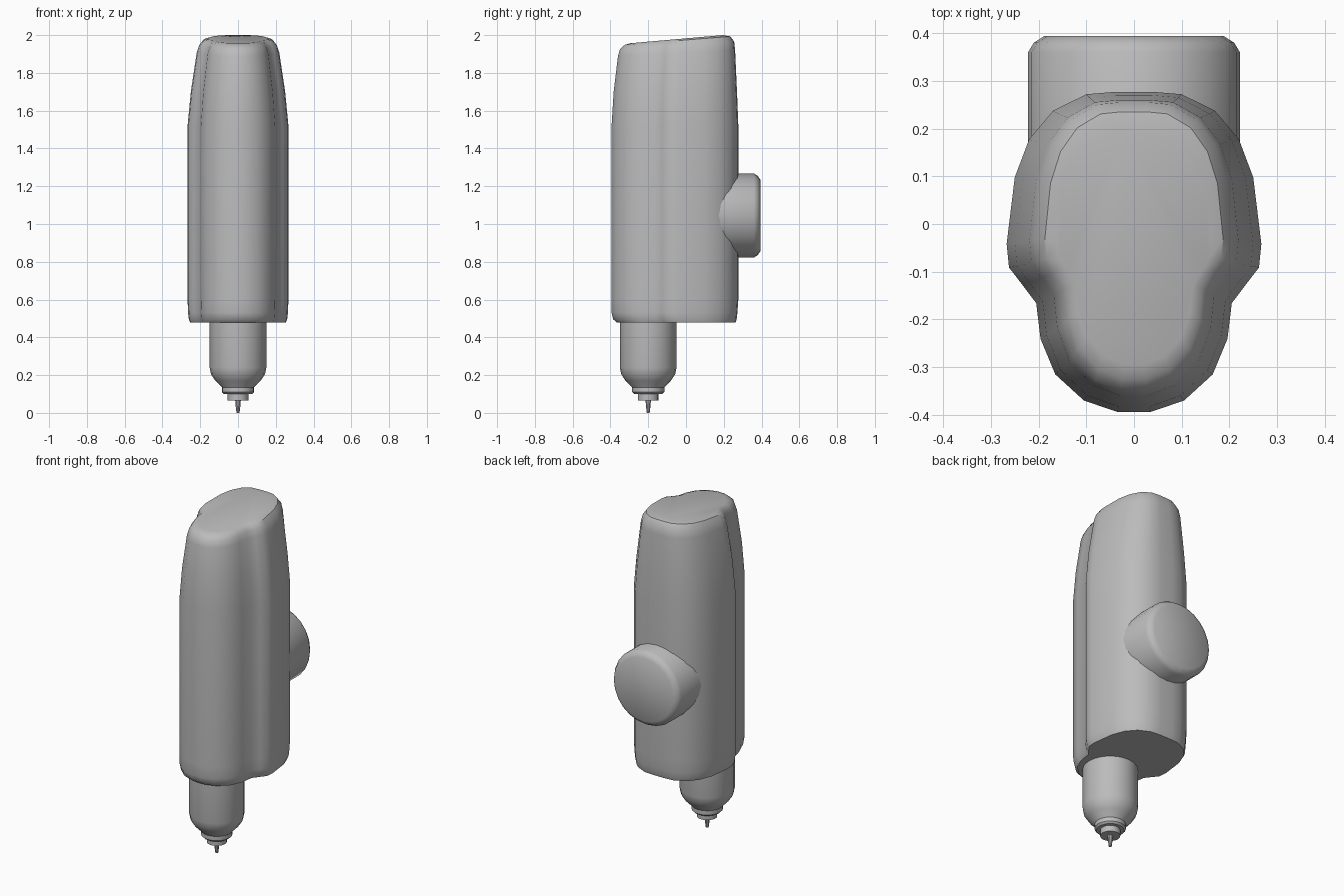
import bpy, bmesh, math

cube = bpy.data.objects.get("Cube")
if cube:
    bpy.data.objects.remove(cube)

grey = bpy.data.materials.new("neutral grey")
grey.use_nodes = True
colour = (0.5, 0.5, 0.5, 1)
grey.diffuse_color = colour
grey.node_tree.nodes["Principled BSDF"].inputs["Base Color"].default_value = colour


def loft(name, rings, angle=35):
    """Skin a stack of equal-sized closed rings and cap both ends."""
    bm = bmesh.new()
    rows = [[bm.verts.new(p) for p in ring] for ring in rings]
    n = len(rows[0])
    for a, b in zip(rows, rows[1:]):
        for i in range(n):
            j = (i + 1) % n
            bm.faces.new((a[i], a[j], b[j], b[i]))
    bm.faces.new(rows[0])
    bm.faces.new(rows[-1])
    bmesh.ops.recalc_face_normals(bm, faces=bm.faces)
    mesh = bpy.data.meshes.new(name)
    bm.to_mesh(mesh)
    bm.free()
    mesh.materials.append(grey)
    obj = bpy.data.objects.new(name, mesh)
    bpy.context.collection.objects.link(obj)
    bpy.ops.object.select_all(action='DESELECT')
    obj.select_set(True)
    bpy.context.view_layer.objects.active = obj
    bpy.ops.object.shade_smooth_by_angle(angle=math.radians(angle))
    return obj


def circle(r, sides):
    return [(r * math.cos(math.tau * i / sides), r * math.sin(math.tau * i / sides))
            for i in range(sides)]


def turned(name, profile, sides, y=-0.2):
    """Upright turned part from (radius, z) pairs."""
    return loft(name, [[(a, y + b, z) for a, b in circle(r, sides)] for r, z in profile])


# Body: keyhole-shaped outline, mirrored in x, swept up and tapered
half = [(0.04, 0.28), (0.1, 0.275), (0.17, 0.24), (0.22, 0.18), (0.25, 0.1),
        (0.267, -0.04), (0.262, -0.09), (0.235, -0.125), (0.205, -0.165),
        (0.196, -0.24), (0.165, -0.315), (0.105, -0.37), (0.035, -0.394)]
outline = half + [(-x, y) for x, y in reversed(half)]
FRONT, BACK = -0.394, 0.28


def section(z, width, front, back, tilt=0):
    ring = []
    for x, y in outline:
        t = (y - FRONT) / (BACK - FRONT)
        ring.append((x * width, front + t * (back - front), z + tilt * t))
    return ring


loft("body", [
    section(0.478, 0.95, -0.365, 0.262),
    section(0.495, 0.975, -0.385, 0.268),
    section(0.53, 0.99, -0.394, 0.272),
    section(0.6, 1, -0.394, 0.277),
    section(1.52, 1, -0.394, 0.277),
    section(1.7, 0.935, -0.383, 0.27),
    section(1.89, 0.82, -0.36, 0.26, 0.03),
    section(1.925, 0.77, -0.35, 0.255, 0.04),
    section(1.948, 0.7, -0.325, 0.235, 0.045),
    section(1.957, 0.6, -0.295, 0.195, 0.043),
])

# Round knob on the back
loft("back_knob", [[(a, y, 1.045 + b) for a, b in circle(r, 24)]
                   for r, y in ((0.222, 0.05), (0.222, 0.36), (0.21, 0.38), (0.188, 0.394))])

# Grip, stepped collars and needle below the body
turned("grip", [(0.15, 0.52), (0.15, 0.24), (0.143, 0.205), (0.12, 0.17),
                (0.085, 0.135), (0.08, 0.125)], 20)
turned("upper_collar", [(0.085, 0.135), (0.085, 0.11), (0.075, 0.1)], 20)
turned("lower_collar", [(0.055, 0.11), (0.055, 0.065)], 16)
turned("needle", [(0.015, 0.07), (0.013, 0.04), (0.008, 0)], 10)
